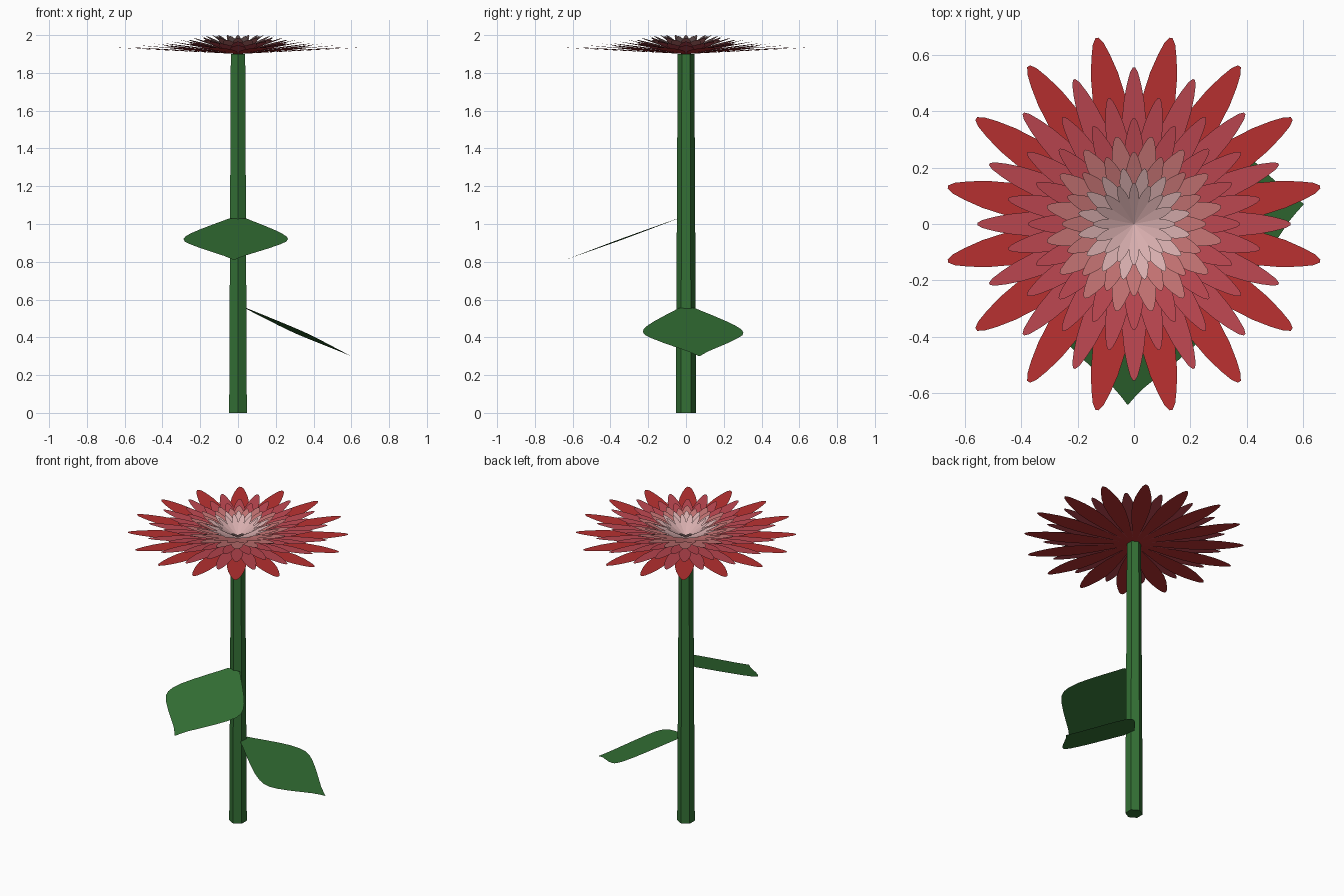
import bpy
import bmesh
from math import cos, sin, radians, tau, pi

cube = bpy.data.objects.get("Cube")
if cube:
    bpy.data.objects.remove(cube)


def material(name, rgb):
    m = bpy.data.materials.new(name)
    m.use_nodes = True
    m.diffuse_color = (*rgb, 1)
    node = next(n for n in m.node_tree.nodes if n.type == 'BSDF_PRINCIPLED')
    node.inputs["Base Color"].default_value = (*rgb, 1)
    return m


GREEN = material("leaf green", (0.033, 0.16, 0.035))
RED = material("deep red", (0.48, 0.03, 0.03))
ROSE = material("rose red", (0.50, 0.062, 0.08))
PINK = material("dusty pink", (0.55, 0.17, 0.17))
PALE = material("pale pink", (0.68, 0.42, 0.42))


def finish(name, bm, mat):
    mesh = bpy.data.meshes.new(name)
    bm.to_mesh(mesh)
    bm.free()
    mesh.materials.append(mat)
    obj = bpy.data.objects.new(name, mesh)
    bpy.context.collection.objects.link(obj)
    return obj


def blade(bm, profile, angle, r0, r1, z0, z1, width):
    """Flat mirrored blade running outwards, from (r0, z0) to (r1, z1)."""
    rows = []
    for t, w in profile:
        r, z = r0 + (r1 - r0) * t, z0 + (z1 - z0) * t
        rows.append([bm.verts.new((r * cos(angle) - s * sin(angle),
                                   r * sin(angle) + s * cos(angle), z))
                     for s in (-w * width, w * width)])
    for (a, b), (c, d) in zip(rows, rows[1:]):
        bm.faces.new((a, c, d, b))


# Six-sided tapering stem, with corners towards front and back
bm = bmesh.new()
bmesh.ops.create_cone(bm, cap_ends=True, segments=6, radius1=0.054,
                      radius2=0.044, depth=1.9)
bmesh.ops.translate(bm, verts=bm.verts, vec=(0, 0, 0.95))
top = max(bm.verts, key=lambda v: v.co.y)
if abs(top.co.x) > 0.01:
    for v in bm.verts:
        v.co.x, v.co.y = -v.co.y, v.co.x
finish("stem", bm, GREEN)

# Two broad drooping leaves
LEAF = [(0, .16), (.06, .28), (.15, .47), (.27, .71), (.36, .87), (.44, .97),
        (.5, 1), (.56, .97), (.63, .85), (.72, .65), (.82, .4), (.9, .2),
        (.96, .08), (1, .01)]
for name, angle, z0, z1, r1, width in (
        ("front_leaf", radians(-92), 1.03, 0.81, 0.64, 0.277),
        ("left_leaf", radians(6.7), 0.555, 0.30, 0.605, 0.268)):
    bm = bmesh.new()
    blade(bm, LEAF, angle, 0.04, r1, z0, z1, width)
    finish(name, bm, GREEN)

# Rings of petals, alternating by half a step and steeper towards the middle
PETAL = [(0, .06), (.2, .42), (.4, .78), (.55, .96), (.68, 1), (.8, .84),
         (.9, .58), (.97, .33), (1, .1)]
COUNT = 16
RINGS = [  # tip radius, tip height, half width, colour
    (0.673, 1.935, 0.058, RED),
    (0.555, 1.945, 0.042, ROSE),
    (0.455, 1.955, 0.038, ROSE),
    (0.375, 1.965, 0.035, ROSE),
    (0.315, 1.975, 0.036, PINK),
    (0.255, 1.985, 0.030, PINK),
    (0.200, 1.994, 0.024, PALE),
    (0.145, 2.000, 0.018, PALE),
]
for i, (radius, height, width, mat) in enumerate(RINGS):
    bm = bmesh.new()
    offset = pi / COUNT if i % 2 == 0 else 0
    for k in range(COUNT):
        blade(bm, PETAL, offset + tau * k / COUNT, 0, radius,
              1.9 + 0.001 * i, height, width)
    finish(f"petal_ring_{i + 1}", bm, mat)
